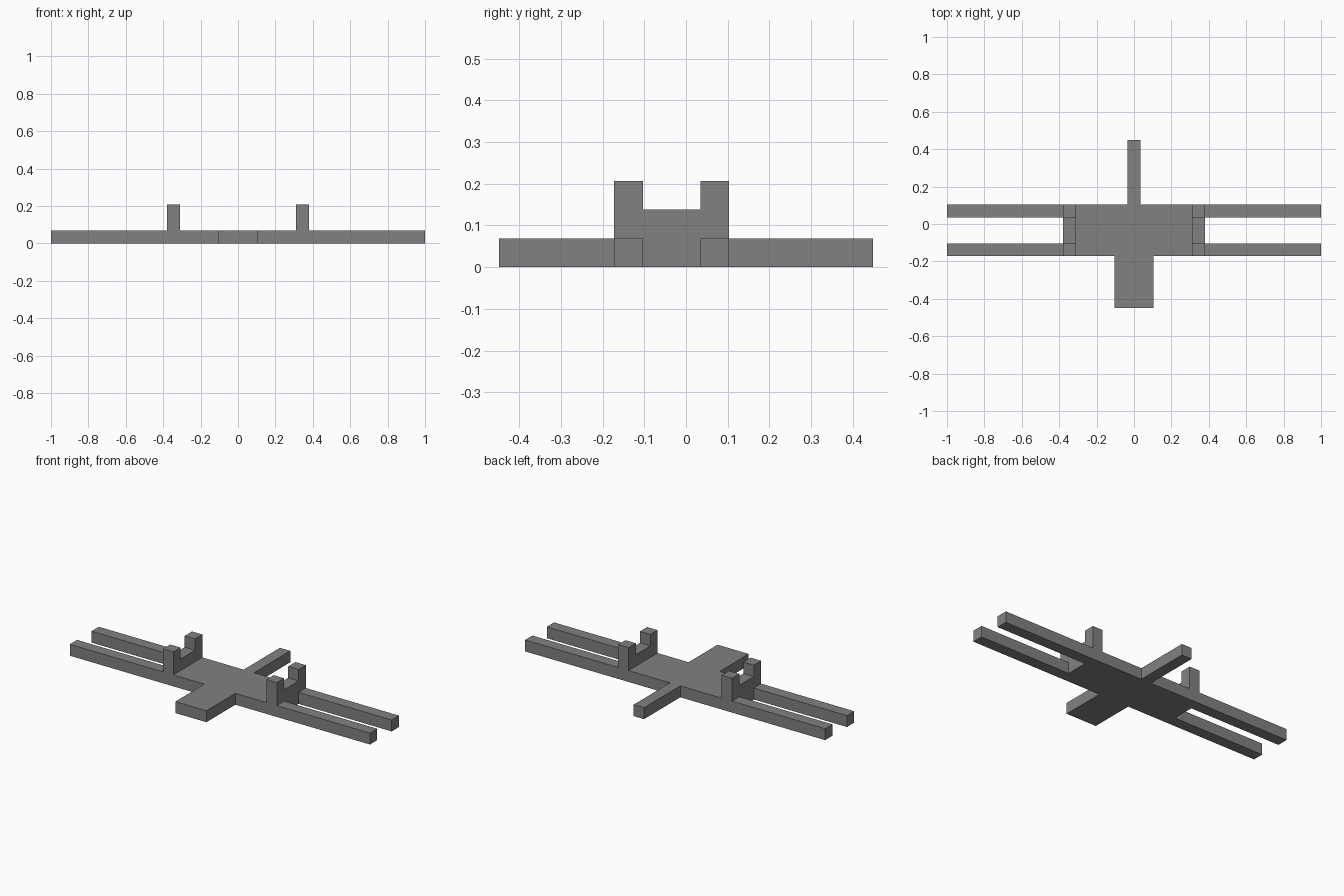
import bpy
import bmesh
from mathutils import Vector

U = 2 / 29  # one grid step: every part is a whole or half number of steps

cube = bpy.data.objects.get("Cube")
if cube:
    bpy.data.objects.remove(cube, do_unlink=True)

grey = bpy.data.materials.new("mid_grey")
grey.use_nodes = True
colour = (0.22, 0.22, 0.22, 1)
grey.diffuse_color = colour
grey.node_tree.nodes["Principled BSDF"].inputs["Base Color"].default_value = colour


def extrude(name, outline, direction):
    """Solid made by sweeping a flat outline, all in grid steps."""
    bm = bmesh.new()
    face = bm.faces.new([bm.verts.new(Vector(p) * U) for p in outline])
    swept = bmesh.ops.extrude_face_region(bm, geom=[face])["geom"]
    verts = [v for v in swept if isinstance(v, bmesh.types.BMVert)]
    bmesh.ops.translate(bm, verts=verts, vec=Vector(direction) * U)
    bmesh.ops.recalc_face_normals(bm, faces=bm.faces)
    mesh = bpy.data.meshes.new(name)
    bm.to_mesh(mesh)
    bm.free()
    mesh.materials.append(grey)
    obj = bpy.data.objects.new(name, mesh)
    bpy.context.collection.objects.link(obj)


def slab(name, x0, x1, y0, y1):
    """Flat bar one step thick, resting on the ground."""
    extrude(name, [(x0, y0, 0), (x1, y0, 0), (x1, y1, 0), (x0, y1, 0)], (0, 0, 1))


# Central plate with the wide front tab and the narrow rear bar
slab("body_plate", -5.5, 5.5, -2.5, 1.5)
slab("front_tab", -1.5, 1.5, -6.5, -2.5)
slab("rear_bar", -0.5, 0.5, 1.5, 6.5)

# U-shaped upright: a low wall with a post at each end
upright = [(-2.5, 1), (1.5, 1), (1.5, 3), (0.5, 3),
           (0.5, 2), (-1.5, 2), (-1.5, 3), (-2.5, 3)]

for side, s in (("left", 1), ("right", -1)):
    # Paired long arms and the upright at their root
    for end, y in (("front", -2.5), ("rear", 0.5)):
        slab(f"{side}_{end}_arm", *sorted((5.5 * s, 14.5 * s)), y, y + 1)
    extrude(f"{side}_upright", [(4.5 * s, y, z) for y, z in upright], (s, 0, 0))
